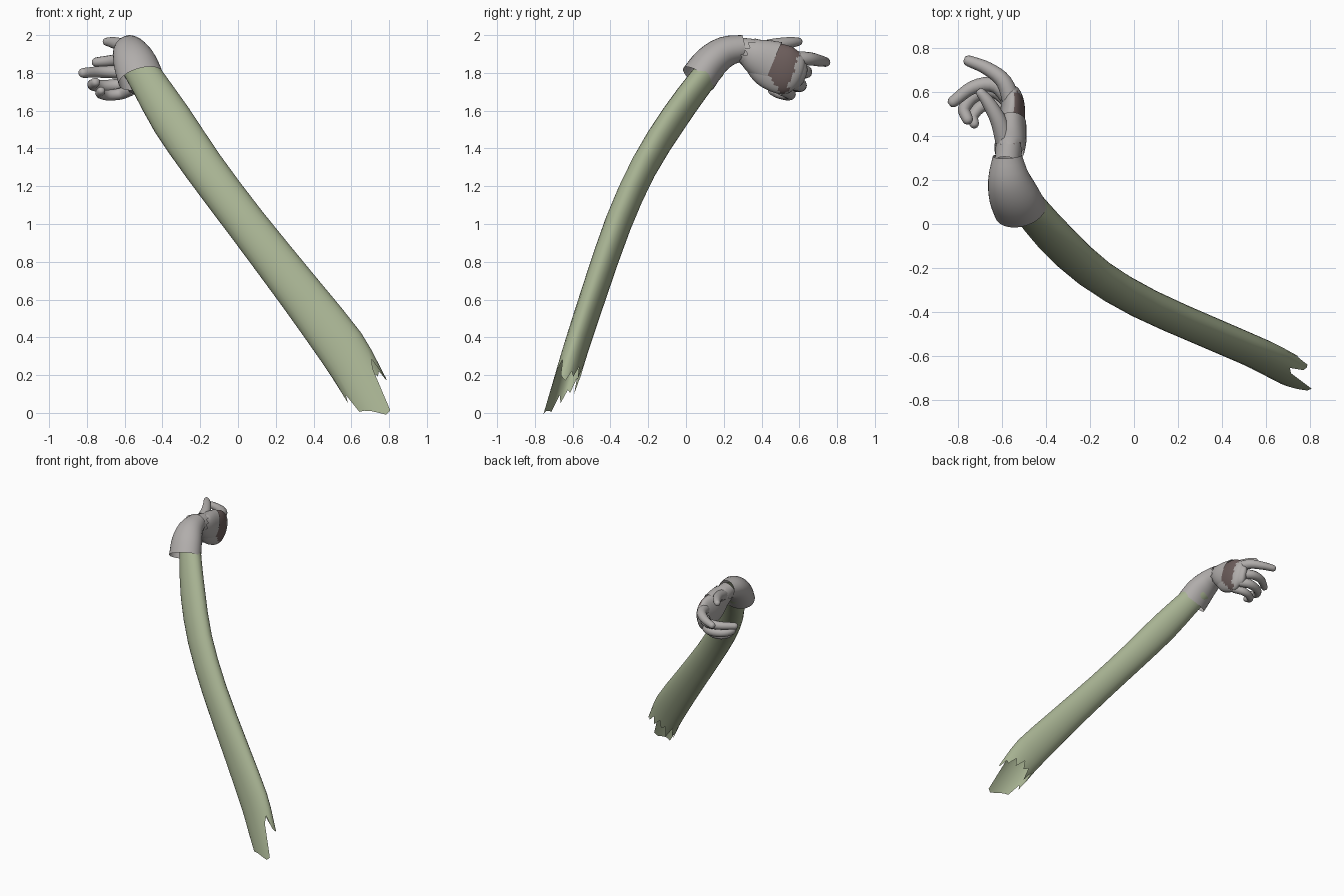
import bpy, bmesh, math, random
from mathutils import Vector

random.seed(4)
cube = bpy.data.objects.get("Cube")
if cube:
    bpy.data.objects.remove(cube, do_unlink=True)


def material(name, rgb):
    m = bpy.data.materials.new(name)
    m.use_nodes = True
    m.diffuse_color = (*rgb, 1)
    m.node_tree.nodes["Principled BSDF"].inputs["Base Color"].default_value = (*rgb, 1)
    return m


GREEN = material("sage green", (0.39, 0.45, 0.29))
GREY = material("warm grey", (0.44, 0.42, 0.41))
BROWN = material("dark brown", (0.15, 0.11, 0.105))


def resample(rows, steps):
    """Smooth curve through rows of (x, y, z, radius a, radius b)."""
    rows = [Vector(r) for r in rows]
    ends = [2 * rows[0] - rows[1]] + rows + [2 * rows[-1] - rows[-2]]
    out = []
    for p0, p1, p2, p3 in zip(ends, ends[1:], ends[2:], ends[3:]):
        for k in range(steps):
            t = k / steps
            out.append(0.5 * (2 * p1 + (p2 - p0) * t + (2 * p0 - 5 * p1 + 4 * p2 - p3) * t * t
                              + (3 * p1 - p0 - 3 * p2 + p3) * t ** 3))
    return out + [rows[-1]]


def tube(name, rows, ref, mats, segs=16, steps=3, dome=False, jag=None):
    """Loft elliptical rings along a path; radius a lies along ref."""
    rows = resample(rows, steps)
    centres = [Vector(r[:3]) for r in rows]
    radii = [(r[3], r[4]) for r in rows]
    if dome:
        d, r = (centres[-1] - centres[-2]).normalized(), radii[-1]
        tip = centres[-1]
        for push, scale in ((0.5, 0.85), (0.85, 0.5)):
            centres.append(tip + d * push * min(r))
            radii.append((r[0] * scale, r[1] * scale))
    bm = bmesh.new()
    rings = []
    last = len(centres) - 1
    for i, c in enumerate(centres):
        d = (centres[min(i + 1, last)] - centres[max(i - 1, 0)]).normalized()
        u = Vector(ref)
        u = (u - d * u.dot(d)).normalized()
        v = d.cross(u)
        ring = []
        for j in range(segs):
            a = math.tau * j / segs
            p = c + u * radii[i][0] * math.cos(a) + v * radii[i][1] * math.sin(a)
            if jag and i == last:
                p += d * jag[j]
            ring.append(bm.verts.new(p))
        rings.append(ring)
    for r0, r1 in zip(rings, rings[1:]):
        for j in range(segs):
            k = (j + 1) % segs
            bm.faces.new((r0[j], r0[k], r1[k], r1[j]))
    if dome:
        bm.faces.new(rings[-1])
    me = bpy.data.meshes.new(name)
    bm.normal_update()
    bm.to_mesh(me)
    bm.free()
    for m in mats:
        me.materials.append(m)
    me.shade_smooth()
    ob = bpy.data.objects.new(name, me)
    bpy.context.collection.objects.link(ob)
    return ob


# Long sleeve with a torn lower end (one tooth length per column)
teeth = [.09, .07, -.03, .02, .27, .28, .25, .22, .2, .19, .07, .11,
         .02, .04, -.05, .06, -.04, 0, -.06, .03, -.03, .05, .03, .1]
tube("sleeve", [(-.53, .15, 1.84, .09, .065), (-.475, .075, 1.75, .095, .068),
                (-.35, -.07, 1.55, .11, .07), (-.18, -.225, 1.3, .107, .07),
                (.045, -.36, 1.0, .107, .07), (.325, -.485, .64, .118, .067),
                (.545, -.58, .35, .13, .064), (.635, -.625, .2, .122, .064)],
     (.78, 0, .62), [GREEN], segs=24, steps=2, jag=teeth)

# Flared cuff, open at the sleeve
tube("cuff", [(-.515, .065, 1.77, .122, .097), (-.545, .13, 1.855, .115, .092),
              (-.568, .21, 1.912, .095, .082), (-.575, .31, 1.935, .066, .066)],
     (1, 0, 0), [GREY], segs=28)

# Palm and back of hand
palm = tube("palm", [(-.575, .28, 1.935, .056, .056), (-.565, .36, 1.895, .062, .088),
                     (-.558, .44, 1.845, .062, .122), (-.55, .52, 1.815, .056, .13),
                     (-.555, .575, 1.80, .048, .11), (-.565, .605, 1.79, .032, .075)],
            (1, 0, 0), [GREY, BROWN], segs=40, steps=6, dome=True)

# Worn patch with a ragged border on the back of the hand
for f in palm.data.polygons:
    _, y, z = f.center
    y += random.uniform(-.012, .012)
    if (f.normal.x > .25 and y > .37 and z > 1.84 - 1.15 * (y - .38)
            and y < .53 + .3 * (z - 1.68)):
        f.material_index = 1

# Torn strip around the wrist
tube("wrist_tear", [(-.555, .46, 1.85, .066, .122), (-.558, .38, 1.885, .070, .1),
                    (-.568, .33, 1.915, .070, .075)], (1, 0, 0), [GREY], segs=24,
     jag=[random.uniform(-.03, .02) for _ in range(24)])

# Fingers: path points, base radius and tip radius
fingers = {
    "thumb": ([(-.585, .38, 1.92), (-.615, .47, 1.945), (-.66, .55, 1.96), (-.695, .595, 1.965)],
              .045, .022),
    "index_finger": ([(-.55, .54, 1.87), (-.59, .645, 1.875), (-.665, .705, 1.865),
                      (-.75, .74, 1.857)], .042, .025),
    "middle_finger": ([(-.555, .56, 1.805), (-.63, .63, 1.805), (-.73, .62, 1.805),
                       (-.82, .555, 1.80)], .04, .026),
    "ring_finger": ([(-.555, .55, 1.75), (-.63, .605, 1.735), (-.72, .585, 1.73),
                     (-.77, .525, 1.735), (-.755, .475, 1.75)], .038, .025),
    "little_finger": ([(-.56, .505, 1.715), (-.62, .55, 1.69), (-.69, .535, 1.682),
                       (-.73, .49, 1.69), (-.725, .455, 1.705)], .034, .022),
}
for name, (path, base, tip) in fingers.items():
    n = len(path) - 1
    rows = []
    for i, p in enumerate(path):
        r = base + (tip - base) * i / n
        rows.append((*p, r, r))
    tube(name, rows, (0, 0, 1), [GREY], segs=12, steps=4, dome=True)
